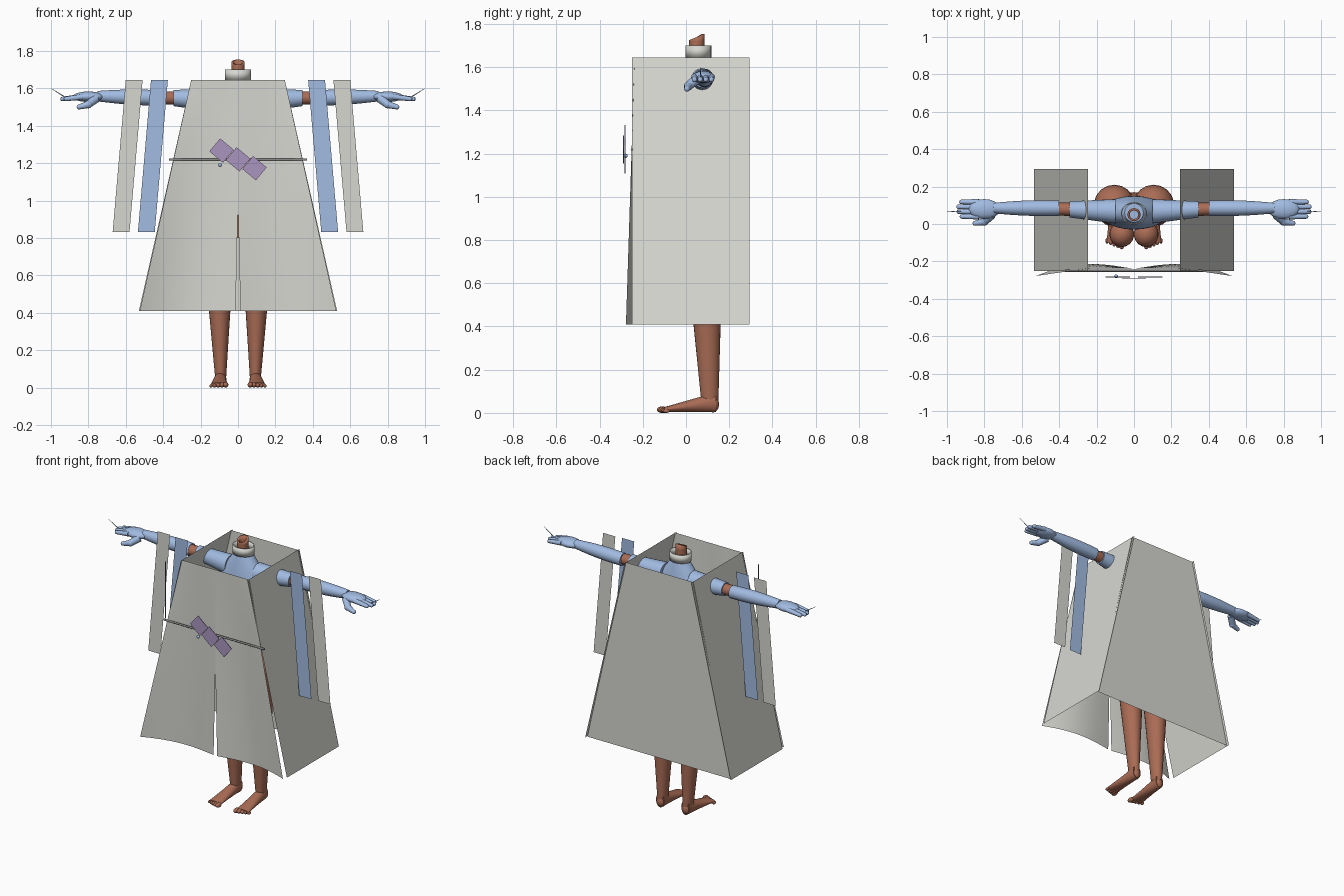
import bpy
import bmesh
from math import sin, cos, pi, radians
from mathutils import Vector, Matrix

default_cube = bpy.data.objects.get("Cube")
if default_cube:
    bpy.data.objects.remove(default_cube, do_unlink=True)


def material(name, red, green, blue):
    mat = bpy.data.materials.new(name)
    mat.use_nodes = True
    mat.diffuse_color = (red, green, blue, 1)
    shader = next(n for n in mat.node_tree.nodes if n.type == 'BSDF_PRINCIPLED')
    shader.inputs["Base Color"].default_value = mat.diffuse_color
    return mat


CLOTH = material("pale grey cloth", .68, .68, .64)
BLUE = material("light blue fabric", .36, .5, .76)
SKIN = material("brown skin", .4, .15, .09)
PURPLE = material("soft purple", .4, .3, .52)
BELT = material("belt grey", .3, .3, .3)


def mix(start, end, amount):
    return start + (end - start) * amount


def finish(name, bm, mat, mirror=1):
    bmesh.ops.scale(bm, vec=(mirror, 1, 1), verts=bm.verts)
    bmesh.ops.recalc_face_normals(bm, faces=bm.faces)
    mesh = bpy.data.meshes.new(name)
    bm.to_mesh(mesh)
    bm.free()
    mesh.materials.append(mat)
    part = bpy.data.objects.new(name, mesh)
    bpy.context.collection.objects.link(part)
    bpy.ops.object.select_all(action='DESELECT')
    part.select_set(True)
    bpy.context.view_layer.objects.active = part
    bpy.ops.object.shade_smooth_by_angle(angle=radians(50))
    return part


def tube(bm, axis, start, end, section, steps=12, sides=24, capped=True):
    """Sweep an ellipse along an axis; section(t) gives its centre and its radii."""
    loops = []
    for step in range(steps + 1):
        t = step / steps
        centre_a, centre_b, radius_a, radius_b = section(t)
        loop = []
        for side in range(sides):
            turn = 2 * pi * side / sides
            point = [centre_a + radius_a * cos(turn), centre_b + radius_b * sin(turn)]
            point.insert("xyz".index(axis), mix(start, end, t))
            loop.append(bm.verts.new(point))
        loops.append(loop)
    for near, far in zip(loops, loops[1:]):
        for side in range(sides):
            after = (side + 1) % sides
            bm.faces.new((near[side], near[after], far[after], far[side]))
    if capped:
        bm.faces.new(loops[0])
        bm.faces.new(loops[-1])


def ball(bm, centre, radii):
    place = Matrix.Translation(centre) @ Matrix.Diagonal((*radii, 1))
    bmesh.ops.create_uvsphere(bm, u_segments=18, v_segments=12, radius=1, matrix=place)


def rod(bm, start, end, start_radius, end_radius):
    start, end = Vector(start), Vector(end)
    span = end - start
    place = Matrix.Translation((start + end) / 2) @ span.to_track_quat('Z', 'Y').to_matrix().to_4x4()
    bmesh.ops.create_cone(bm, cap_ends=True, segments=12, radius1=start_radius,
                          radius2=end_radius, depth=span.length, matrix=place)


def sheet(name, point, mat, columns=1, rows=1, mirror=1):
    bm = bmesh.new()
    grid = [[bm.verts.new(point(u / columns, v / rows)) for u in range(columns + 1)]
            for v in range(rows + 1)]
    for low, high in zip(grid, grid[1:]):
        for u in range(columns):
            bm.faces.new((low[u], low[u + 1], high[u + 1], high[u]))
    finish(name, bm, mat, mirror)


# Robe panels, from the hem up to the shoulder line
HEM, SHOULDER, SLIT_TOP = .41, 1.645, .98


def front_half(u, v):
    z = mix(HEM, SHOULDER, v)
    slit = max(0, SLIT_TOP - z) * .023
    wave = .028 * sin(pi * u) - .04 * u ** 3
    return mix(slit, mix(.525, .25, v), u), -.238 + wave * (1 - v), z


def side_panel(u, v):
    return mix(.535, .245, v), mix(-.25, .295, u), mix(HEM, SHOULDER, v)


def back_panel(u, v):
    return (2 * u - 1) * mix(.53, .25, v), .28, mix(HEM, SHOULDER, v)


def ribbon(inner_edge, depth):
    return lambda u, v: (inner_edge + .09 * u - .07 * v, depth, mix(.833, SHOULDER, v))


def belt_strap(u, v):
    return -.37, mix(-.24, -.23, u), mix(1.22, 1.6, v)


sheet("back_panel", back_panel, CLOTH)
sheet("belt_strap", belt_strap, PURPLE)

# Open collar tube with a thin wall
bm = bmesh.new()
tube(bm, 'z', SHOULDER, 1.7, lambda t: (0, .057, .07, .06), steps=1, sides=32, capped=False)
collar = finish("collar", bm, CLOTH)
wall = collar.modifiers.new("wall", 'SOLIDIFY')
wall.thickness = .006

# Belt
bm = bmesh.new()
rod(bm, (-.37, -.25, 1.22), (.37, -.25, 1.22), .006, .006)
finish("belt", bm, BELT)

# Sash ornament: three overlapping tilted plates and a bead
for step, name in zip((-1, 0, 1), ("upper", "middle", "lower")):
    bm = bmesh.new()
    place = (Matrix.Translation((.088 * step, -.29 + .007 * abs(step), 1.22 - .047 * step))
             @ Matrix.Rotation(radians(40), 4, 'Y') @ Matrix.Diagonal((.095, .004, .09, 1)))
    bmesh.ops.create_cube(bm, size=1, matrix=place)
    finish(name + "_sash_plate", bm, PURPLE)
bm = bmesh.new()
ball(bm, (-.096, -.28, 1.19), (.01, .01, .01))
finish("sash_bead", bm, BLUE)


# Body under the robe
def torso_section(t):
    swell = cos(2 * pi * t)
    return 0, mix(.08, .06, t), .15 + .025 * swell, .08 + .01 * swell


def yoke_section(t):
    slope = cos(t * pi / 2)
    return 0, .06, .05 + .13 * slope, .05 + .04 * slope


bm = bmesh.new()
tube(bm, 'z', .8, 1.42, torso_section)
for side in (1, -1):
    ball(bm, (side * .105, .1, .92), (.11, .11, .12))
    ball(bm, (side * .065, -.055, 1.29), (.066, .068, .068))
finish("torso", bm, SKIN)

bm = bmesh.new()
tube(bm, 'z', 1.4, 1.655, yoke_section)
finish("shoulder_yoke", bm, BLUE)

# Neck stump with a slanted open top
bm = bmesh.new()
tube(bm, 'z', 1.5, 1.74, lambda t: (0, .05, .035, .035), capped=False)
for vert in bm.verts:
    if vert.co.z > 1.73:
        vert.co.z += (vert.co.y - .05) * .4
neck = finish("neck", bm, SKIN)
wall = neck.modifiers.new("wall", 'SOLIDIFY')
wall.thickness = .012


# Limb cross-sections
def upper_sleeve_section(t):
    radius = mix(.065, .043, t)
    return mix(.068, .078, t), mix(1.535, 1.548, t), radius, radius


def forearm_section(t):
    radius = mix(.041, .028, t) + .006 * sin(pi * t)
    return .085, mix(1.548, 1.558, t), radius, radius


def leg_section(t):
    radius = mix(.03, .095, t)
    return mix(.093, .105, t), mix(.11, .08, t), radius, radius + .01 * (1 - t)


def foot_section(t):
    half_height = mix(.046, .012, t)
    return mix(.093, .102, t), half_height + .003, mix(.03, .045, t), half_height


for label, side in (("left_", 1), ("right_", -1)):
    sheet(label + "front_panel", front_half, CLOTH, 16, 20, side)
    sheet(label + "side_panel", side_panel, CLOTH, mirror=side)
    sheet(label + "inner_ribbon", ribbon(.445, .008), BLUE, mirror=side)
    sheet(label + "outer_ribbon", ribbon(.58, .014), CLOTH, mirror=side)

    # Sleeve and bare elbow
    bm = bmesh.new()
    tube(bm, 'x', .1, .345, upper_sleeve_section)
    finish(label + "upper_sleeve", bm, BLUE, side)
    bm = bmesh.new()
    rod(bm, (.32, .078, 1.548), (.42, .08, 1.55), .036, .034)
    finish(label + "elbow", bm, SKIN, side)

    # Long glove with four fingers, a thumb and a fine spike
    bm = bmesh.new()
    tube(bm, 'x', .4, .75, forearm_section)
    ball(bm, (.8, .08, 1.555), (.085, .053, .028))
    for finger in range(4):
        y = mix(.04, .118, finger / 3)
        tip = (.92 + .02 * sin(finger), y, 1.543)
        rod(bm, (.83, y, 1.555), tip, .016, .012)
        ball(bm, tip, (.012, .012, .012))
    knuckle, thumb_tip = (.8, .012, 1.514), (.85, .004, 1.5)
    rod(bm, (.76, .05, 1.545), knuckle, .024, .02)
    rod(bm, knuckle, thumb_tip, .02, .013)
    ball(bm, knuckle, (.021, .021, .021))
    ball(bm, thumb_tip, (.013, .013, .013))
    rod(bm, (.92, .07, 1.55), (1, .065, 1.6), .003, .001)
    finish(label + "glove", bm, BLUE, side)

    # Leg and foot with five toes
    bm = bmesh.new()
    tube(bm, 'z', .06, .9, leg_section)
    tube(bm, 'y', .14, -.1, foot_section)
    ball(bm, (.093, .125, .04), (.03, .028, .038))
    for toe in range(5):
        radius = mix(.015, .009, toe / 4)
        ball(bm, (mix(.066, .144, toe / 4), mix(-.11, -.09, toe / 4), radius),
             (radius, radius * 1.7, radius))
    finish(label + "leg", bm, SKIN, side)
